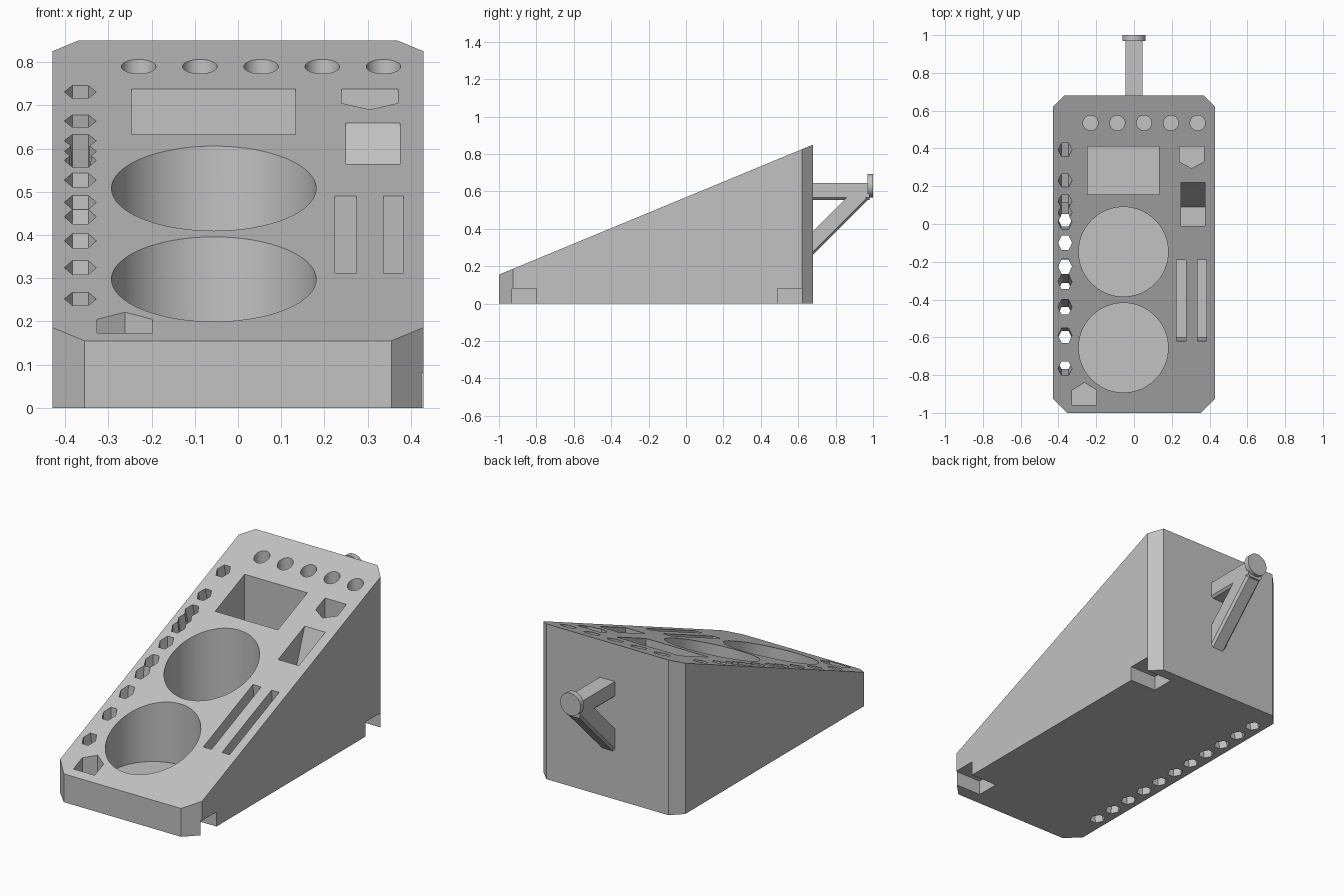
import bpy, bmesh, math
from mathutils import Vector

old = bpy.data.objects.get("Cube")
if old:
    bpy.data.objects.remove(old, do_unlink=True)

grey = bpy.data.materials.new("light_grey")
grey.use_nodes = True
COLOUR = (0.54, 0.54, 0.54, 1)
grey.diffuse_color = COLOUR
grey.node_tree.nodes["Principled BSDF"].inputs["Base Color"].default_value = COLOUR


def loft(name, start, end):
    """Solid between two matching loops of points."""
    bm = bmesh.new()
    a = [bm.verts.new(p) for p in start]
    b = [bm.verts.new(p) for p in end]
    n = len(a)
    bm.faces.new(a)
    bm.faces.new(b[::-1])
    for i in range(n):
        j = (i + 1) % n
        bm.faces.new((a[i], b[i], b[j], a[j]))
    bmesh.ops.recalc_face_normals(bm, faces=bm.faces)
    mesh = bpy.data.meshes.new(name)
    bm.to_mesh(mesh)
    bm.free()
    mesh.materials.append(grey)
    obj = bpy.data.objects.new(name, mesh)
    bpy.context.collection.objects.link(obj)
    return obj


def activate(obj):
    bpy.ops.object.select_all(action='DESELECT')
    obj.select_set(True)
    bpy.context.view_layer.objects.active = obj


def ring(x, y, r, n, stretch=1.0):
    return [(x + r * math.cos(math.tau * i / n),
             y + r * stretch * math.sin(math.tau * i / n)) for i in range(n)]


def rect(x0, x1, y0, y1):
    return [(x0, y0), (x1, y0), (x1, y1), (x0, y1)]


def cut(outline, bottom, top=1.0, lean=0.0):
    """Sink an outline into the body; lean shifts its bottom along y."""
    cutter = loft("cutter", [(x, y + lean, bottom) for x, y in outline],
                  [(x, y, top) for x, y in outline])
    cut_with(cutter)


def cut_with(cutter):
    cutter.hide_render = True
    activate(body)
    mod = body.modifiers.new("cut", 'BOOLEAN')
    mod.operation = 'DIFFERENCE'
    mod.solver = 'EXACT'
    mod.object = cutter
    bpy.ops.object.modifier_apply(modifier=mod.name)
    bpy.data.objects.remove(cutter, do_unlink=True)


def slope(y):
    return 0.155 + (y + 1) * 0.4137


# Wedge body with chamfered corners
half = [(0.355, -1), (0.43, -0.925), (0.43, 0.62), (0.37, 0.68)]
plan = half + [(-x, y) for x, y in reversed(half)]
body = loft("wedge_body", [(x, y, 0) for x, y in plan],
            [(x, y, slope(y)) for x, y in plan])

# Large round wells
for y in (-0.655, -0.147):
    cut(ring(-0.056, y, 0.237, 64), 0.06)

# Row of small round holes
for i in range(5):
    cut(ring(-0.23 + i * 0.1417, 0.535, 0.04, 32), 0.2)

# Rectangular well and twin slots
cut(rect(-0.247, 0.133, 0.155, 0.41), 0.06)
cut(rect(0.224, 0.274, -0.645, -0.2), 0.08, 0.6, 0.045)
cut(rect(0.337, 0.383, -0.645, -0.2), 0.08, 0.6, 0.045)

# Pointed pockets
cut([(0.24, 0.41), (0.24, 0.33), (0.305, 0.295), (0.37, 0.33), (0.37, 0.41)], 0.2)
cut([(-0.327, -0.957), (-0.198, -0.957), (-0.198, -0.88),
     (-0.262, -0.84), (-0.327, -0.88)], 0.06)

# Pocket with a steep back wall
wall = [(-0.01, 0.3), (0.09, 0.3), (0.22, slope(0.22)), (0.22, 1), (-0.01, 1)]
cut_with(loft("cutter", [(0.25, y, z) for y, z in wall],
              [(0.375, y, z) for y, z in wall]))

# Fanned hexagonal holes running through to the underside
tops = [-0.765, -0.59, -0.44, -0.305, -0.225, -0.1, 0.01, 0.06, 0.12, 0.23, 0.393]
for i, y in enumerate(tops):
    base = -0.73 + 0.126 * i
    z = slope(y)
    rise = (z + 0.1) / z
    hexagon = ring(-0.365, 0, 0.037, 6, 1.2)
    cut_with(loft("cutter",
                  [(x, h + base - (y - base) * 0.1 / z, -0.1) for x, h in hexagon],
                  [(x, h + base + (y - base) * rise, z + 0.1) for x, h in hexagon]))

# Foot notches along the left bottom edge
for y in (-0.93, 0.49):
    cut(rect(0.27, 0.5, y, y + 0.13), -0.1, 0.08)

# Bar section: square with chamfered lower edges
w, c = 0.045, 0.012
section = [(-w, w), (w, w), (w, c - w), (w - c, -w), (c - w, -w), (-w, c - w)]


def bar(name, start, end):
    a, b = Vector((0, *start)), Vector((0, *end))
    d = (b - a).normalized()
    up = Vector((0, -d.z, d.y))
    side = Vector((1, 0, 0))
    return loft(name, *[[p + side * u + up * v for u, v in section] for p in (a, b)])


parts = [body,
         bar("hanger_rod", (0.66, 0.6), (0.98, 0.6)),
         bar("hanger_brace", (0.62, 0.265), (0.94, 0.585))]

# Round stop at the end of the rod
disc = [(x, z + 0.63) for x, z in ring(0, 0, 0.062, 40)]
parts.append(loft("hanger_stop", [(x, 0.97, z) for x, z in disc],
                  [(x, 1.0, z) for x, z in disc]))

for part in parts:
    activate(part)
    bpy.ops.object.shade_smooth_by_angle(angle=math.radians(25 if part == body else 30))
